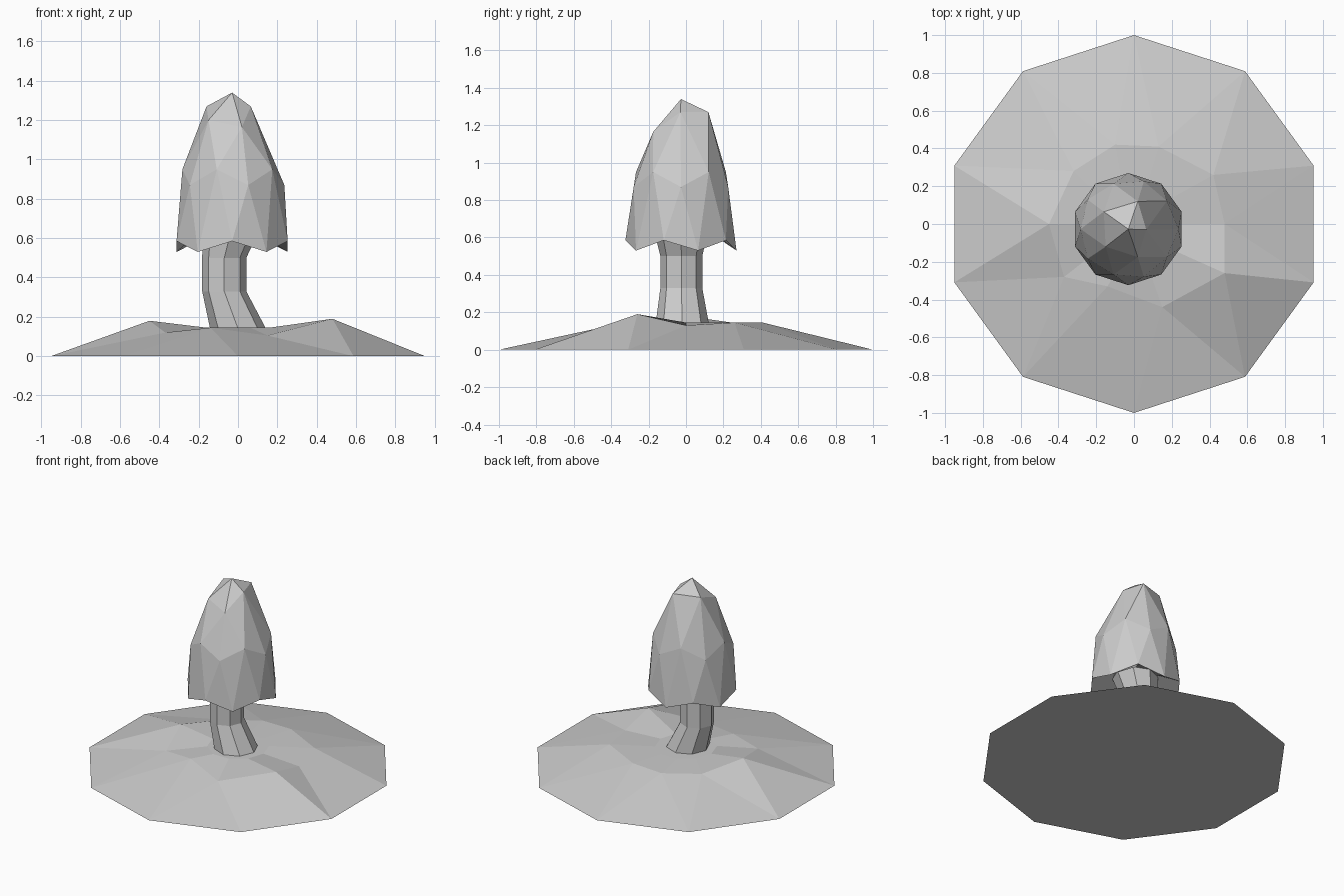
import bpy, bmesh
from math import sin, cos, radians

if "Cube" in bpy.data.objects:
    bpy.data.objects.remove(bpy.data.objects["Cube"])


def ring(n, r, z, cx=0, cy=0, start=0):
    step = 360 / n
    return [(cx + r * cos(radians(start + i * step)),
             cy + r * sin(radians(start + i * step)), z) for i in range(n)]


def zigzag(bm, a, b):
    # triangles between rings offset by half a step (b[i] sits just after a[i])
    n = len(a)
    for i in range(n):
        j = (i + 1) % n
        bm.faces.new((a[i], b[i], a[j]))
        bm.faces.new((b[i], b[j], a[j]))


def bridge(bm, a, b):
    n = len(a)
    for i in range(n):
        j = (i + 1) % n
        bm.faces.new((a[i], a[j], b[j], b[i]))


def add(bm, pts):
    return [bm.verts.new(p) for p in pts]


def finish(bm, name):
    bmesh.ops.recalc_face_normals(bm, faces=bm.faces[:])
    me = bpy.data.meshes.new(name)
    bm.to_mesh(me)
    bm.free()
    ob = bpy.data.objects.new(name, me)
    bpy.context.collection.objects.link(ob)
    return ob


# Ground mound: flat ten-sided base, uneven crest, level middle
bm = bmesh.new()
crest = add(bm, [(.48, 0, .13), (.42, .26, .145), (.13, .41, .145), (-.1, .42, .14),
                 (-.32, .28, .14), (-.45, 0, .18), (-.37, -.28, .12),
                 (-.14, -.33, .145), (.15, -.44, .105), (.48, -.26, .19)])
base = add(bm, ring(10, 1, 0, start=18))
middle = add(bm, ring(10, .2, .145))
zigzag(bm, crest, base)
bridge(bm, crest, middle)
bm.faces.new(middle)
bm.faces.new(base)
finish(bm, "ground_mound")

# Stem: bent eight-sided tube, widening into the cap
bm = bmesh.new()
levels = [add(bm, ring(8, r, z, x, y)) for x, y, r, z in
          [(0, -.02, .142, .14), (-.07, -.025, .112, .33),
           (-.07, -.025, .112, .5), (-.03, -.027, .15, .66)]]
for lo, hi in zip(levels, levels[1:]):
    bridge(bm, lo, hi)
bm.faces.new(levels[0])
bm.faces.new(levels[-1])
finish(bm, "stem")

# Cap: stretched half icosphere with a zigzag rim and hollow underside
bm = bmesh.new()
CX, CY, R = -.03, -.027, .297
bmesh.ops.create_icosphere(bm, subdivisions=2, radius=1)
low = [v for v in bm.verts if v.co.z < -.01]
bmesh.ops.delete(bm, geom=low, context='VERTS')
tips = [(.065, -.03, 1.27), (.02, .12, 1.27), (-.16, .065, 1.27),
        (-.15, -.12, 1.2), (.02, -.175, 1.165)]
rim = sorted((v for v in bm.verts if abs(v.co.z) < .01),
             key=lambda v: (v.co.xy.angle_signed((1, 0)) % 6.2832))
for i, v in enumerate(rim):
    up = i % 2 == 0
    # the front rim point is high, its neighbours are low
    front = min(range(10), key=lambda k: rim[k].co.y)
    v.tag = (i - front) % 2 == 0
for v in bm.verts:
    x, y, z = v.co
    if z > .95:
        v.co = (CX, CY, 1.34)
    elif z > .8:
        near = min(range(5), key=lambda k: (x - cos(radians(72 * k))) ** 2
                   + (y - sin(radians(72 * k))) ** 2)
        v.co = tips[near]
    else:
        h = .95 if z > .5 else .87 if z > .3 else .585 if v.tag else .53
        v.co = (CX + R * x, CY + R * y, h)
inner = add(bm, [(CX + (v.co.x - CX) * .5, CY + (v.co.y - CY) * .5, .65) for v in rim])
bridge(bm, rim, inner)
bm.faces.new(inner)
finish(bm, "cap")
